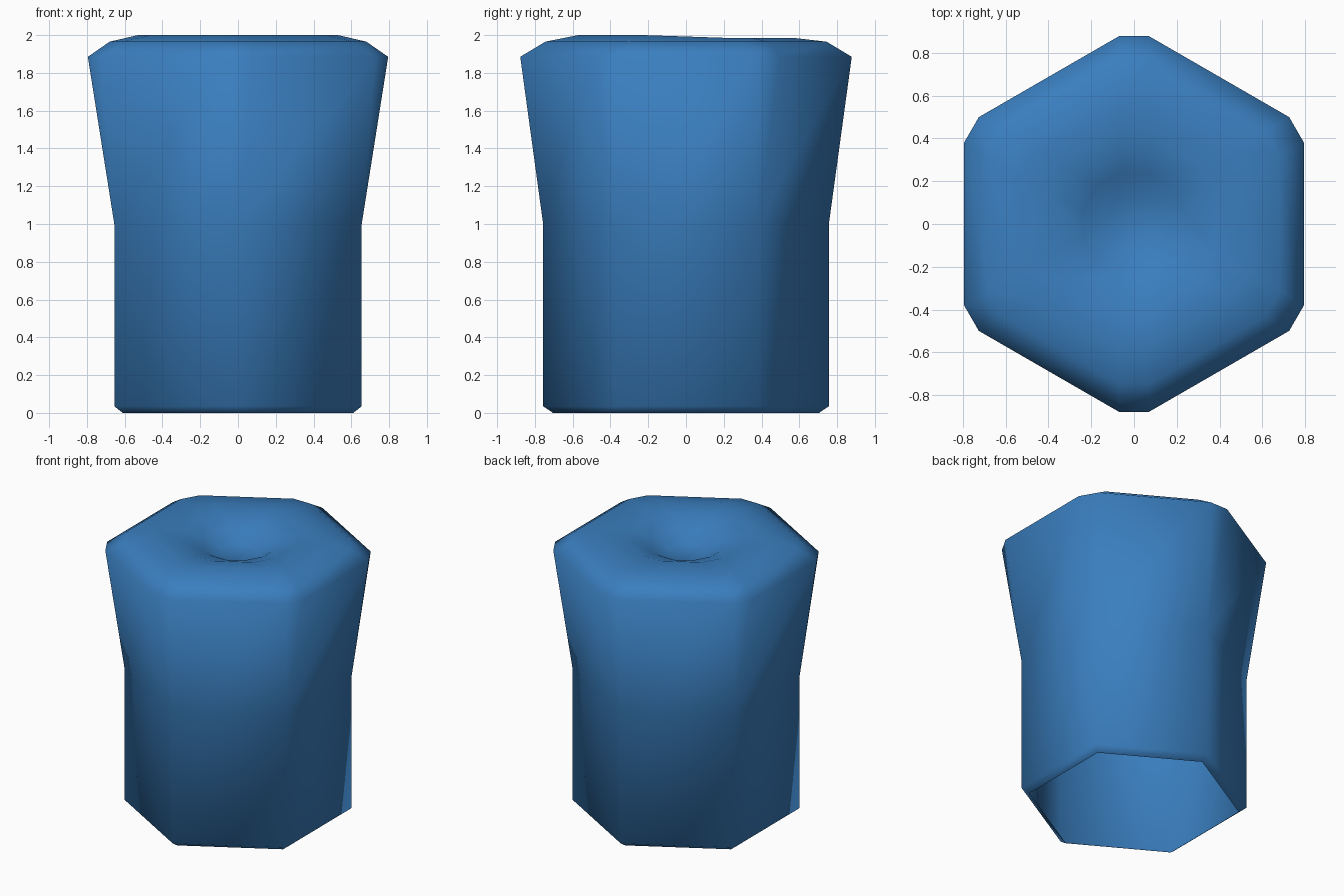
import bpy, bmesh, math

if "Cube" in bpy.data.objects:
    bpy.data.objects.remove(bpy.data.objects["Cube"])

TAN30 = math.tan(math.radians(30))


def hex_ring(bm, flat, half_strip, z, back_drop=0.0):
    """Hexagon with corners on +-y; half_strip cuts each corner into a flat strip."""
    r = flat / math.cos(math.radians(30)) - half_strip * TAN30
    verts = []
    for k in range(6):
        a = math.radians(30 + 60 * k)
        for s in (-1, 1):
            x = r * math.cos(a) - s * half_strip * math.sin(a)
            y = r * math.sin(a) + s * half_strip * math.cos(a)
            verts.append(bm.verts.new((x, y, z - (back_drop if y > 0.2 else 0))))
    return verts


# Profile: flat-side distance, corner strip half width, height, drop at the back
profile = [
    (0.61, 0.0, 0.0, 0),          # open bottom lip
    (0.655, 0.0, 0.035, 0),
    (0.655, 0.0, 1.0, 0),         # straight lower body
    (0.795, 0.07, 1.885, 0),      # flared shoulder
    (0.68, 0.07, 1.965, 0),
    (0.53, 0.07, 2.0, 0.015),     # rounded rim
    (0.38, 0.07, 1.985, 0),       # funnel
    (0.24, 0.07, 1.93, 0),
    (0.143, 0.07, 1.87, 0),
]

bm = bmesh.new()
rings = [hex_ring(bm, *p) for p in profile]
for lo, hi in zip(rings, rings[1:]):
    for i in range(12):
        j = (i + 1) % 12
        bm.faces.new((lo[i], lo[j], hi[j], hi[i]))
bm.faces.new(rings[-1])           # funnel floor
bmesh.ops.remove_doubles(bm, verts=bm.verts[:], dist=0.01)
bmesh.ops.recalc_face_normals(bm, faces=bm.faces[:])
if max(bm.faces, key=lambda f: f.calc_area()).normal.dot(
        max(bm.faces, key=lambda f: f.calc_area()).calc_center_median()) < 0:
    bmesh.ops.reverse_faces(bm, faces=bm.faces[:])
for f in bm.faces:
    f.smooth = True

mesh = bpy.data.meshes.new("hexagonal_body")
bm.to_mesh(mesh)
bm.free()
body = bpy.data.objects.new("hexagonal_body", mesh)
bpy.context.collection.objects.link(body)

blue = bpy.data.materials.new("blue")
blue.diffuse_color = (0.042, 0.21, 0.52, 1)
blue.use_nodes = True
blue.node_tree.nodes["Principled BSDF"].inputs["Base Color"].default_value = blue.diffuse_color
mesh.materials.append(blue)
